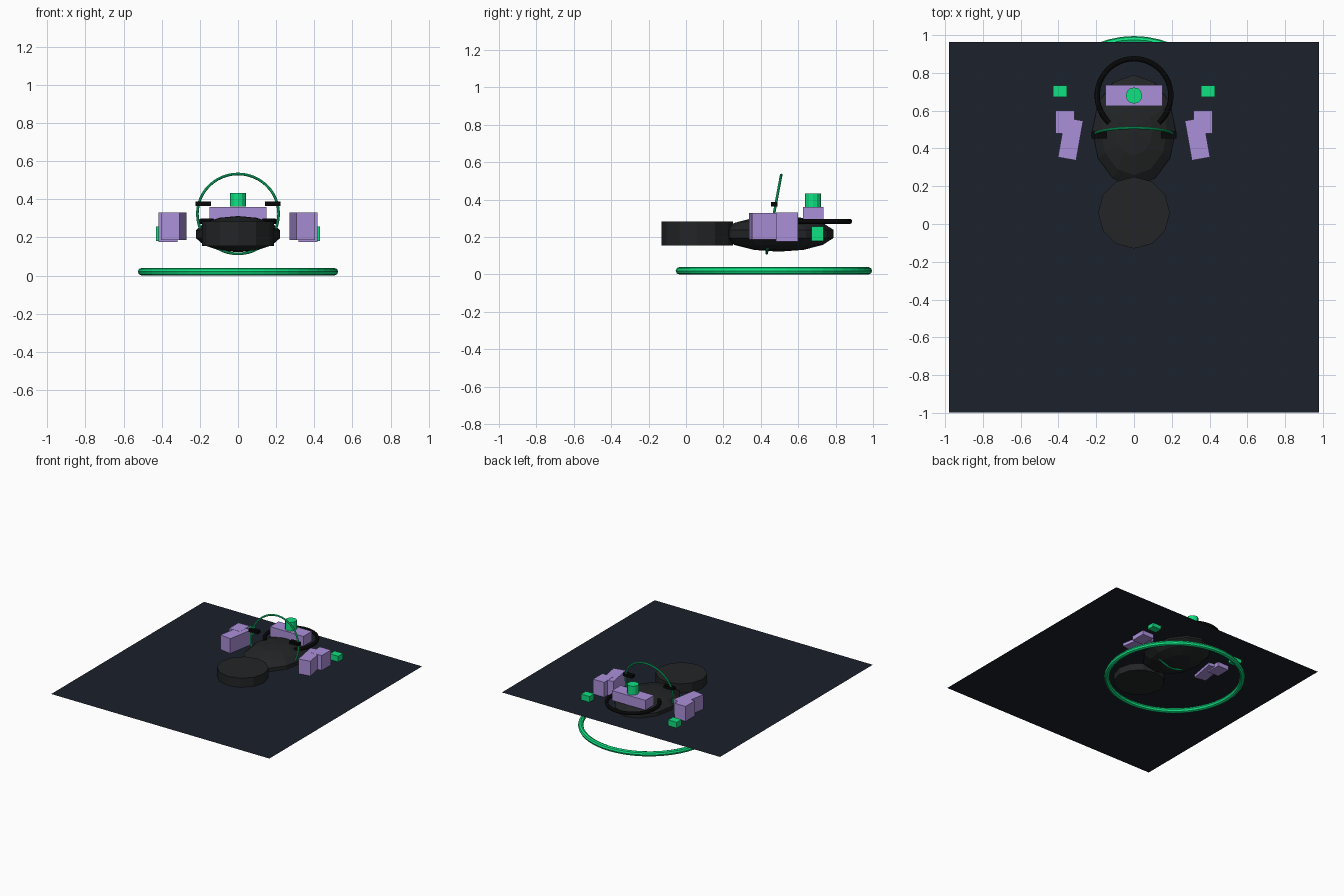
import bpy
from math import radians, cos, sin

if "Cube" in bpy.data.objects:
    bpy.data.objects.remove(bpy.data.objects["Cube"])


def material(name, rgb):
    m = bpy.data.materials.new(name)
    m.diffuse_color = (*rgb, 1)
    m.use_nodes = True
    m.node_tree.nodes["Principled BSDF"].inputs["Base Color"].default_value = m.diffuse_color
    return m


NAVY = material("navy", (0.011, 0.015, 0.025))
DARK = material("charcoal", (0.016, 0.018, 0.019))
BLACK = material("black", (0.002, 0.002, 0.002))
GREEN = material("green", (0.005, 0.75, 0.22))
PURPLE = material("purple", (0.41, 0.28, 0.70))


def finish(name, mat):
    ob = bpy.context.object
    ob.name = name
    ob.data.materials.append(mat)
    return ob


def box(name, loc, size, mat, turn=0):
    bpy.ops.mesh.primitive_cube_add(size=1, location=loc, rotation=(0, 0, radians(turn)))
    bpy.context.object.scale = size
    return finish(name, mat)


def cylinder(name, loc, radius, depth, mat):
    bpy.ops.mesh.primitive_cylinder_add(vertices=12, radius=radius, depth=depth, location=loc)
    return finish(name, mat)


def torus(name, loc, major, minor, mat, tilt=0):
    bpy.ops.mesh.primitive_torus_add(major_radius=major, minor_radius=minor, major_segments=48,
                                     minor_segments=8, location=loc,
                                     rotation=(radians(tilt), 0, 0))
    return finish(name, mat)


# Flat sheet and the large ring beneath it
bpy.ops.mesh.primitive_plane_add(size=1.96, location=(0, -0.017, 0.21))
finish("floor_sheet", NAVY)
torus("ground_ring", (0, 0.47, 0.02), 0.505, 0.02, GREEN)

# Faceted body and rear disc
bpy.ops.mesh.primitive_uv_sphere_add(segments=12, ring_count=7, radius=1, location=(0, 0.495, 0.217))
bpy.context.object.scale = (0.226, 0.302, 0.095)
finish("body", DARK)
cylinder("disc", (0, 0.06, 0.219), 0.19, 0.13, DARK)

# Open collar around the head end
curve = bpy.data.curves.new("collar", "CURVE")
curve.dimensions = "3D"
curve.bevel_depth = 0.014
curve.bevel_resolution = 2
curve.use_fill_caps = True
spline = curve.splines.new("POLY")
steps = 36
spline.points.add(steps)
for i, p in enumerate(spline.points):
    a = radians(-48 + 276 * i / steps)
    p.co = (0.195 * cos(a), 0.68 + 0.195 * sin(a), 0.284, 1)
collar = bpy.data.objects.new("collar", curve)
bpy.context.collection.objects.link(collar)
curve.materials.append(BLACK)

# Tilted hoop around the body
torus("hoop", (0, 0.47, 0.323), 0.213, 0.007, GREEN, tilt=79.5)

# Front block with knob
box("front_block", (0, 0.68, 0.32), (0.30, 0.11, 0.08), PURPLE)
cylinder("knob", (0, 0.68, 0.397), 0.043, 0.072, GREEN)

# Mirrored side parts
for side, s in (("left", -1), ("right", 1)):
    box(f"{side}_hoop_clip", (s * 0.183, 0.471, 0.376), (0.082, 0.035, 0.024), BLACK)
    box(f"{side}_upper_arm", (s * 0.336, 0.45, 0.258), (0.098, 0.213, 0.143), PURPLE, s * 10)
    box(f"{side}_forearm", (s * 0.366, 0.54, 0.253), (0.10, 0.12, 0.155), PURPLE)
    box(f"{side}_tip", (s * 0.392, 0.703, 0.218), (0.076, 0.062, 0.076), GREEN)
